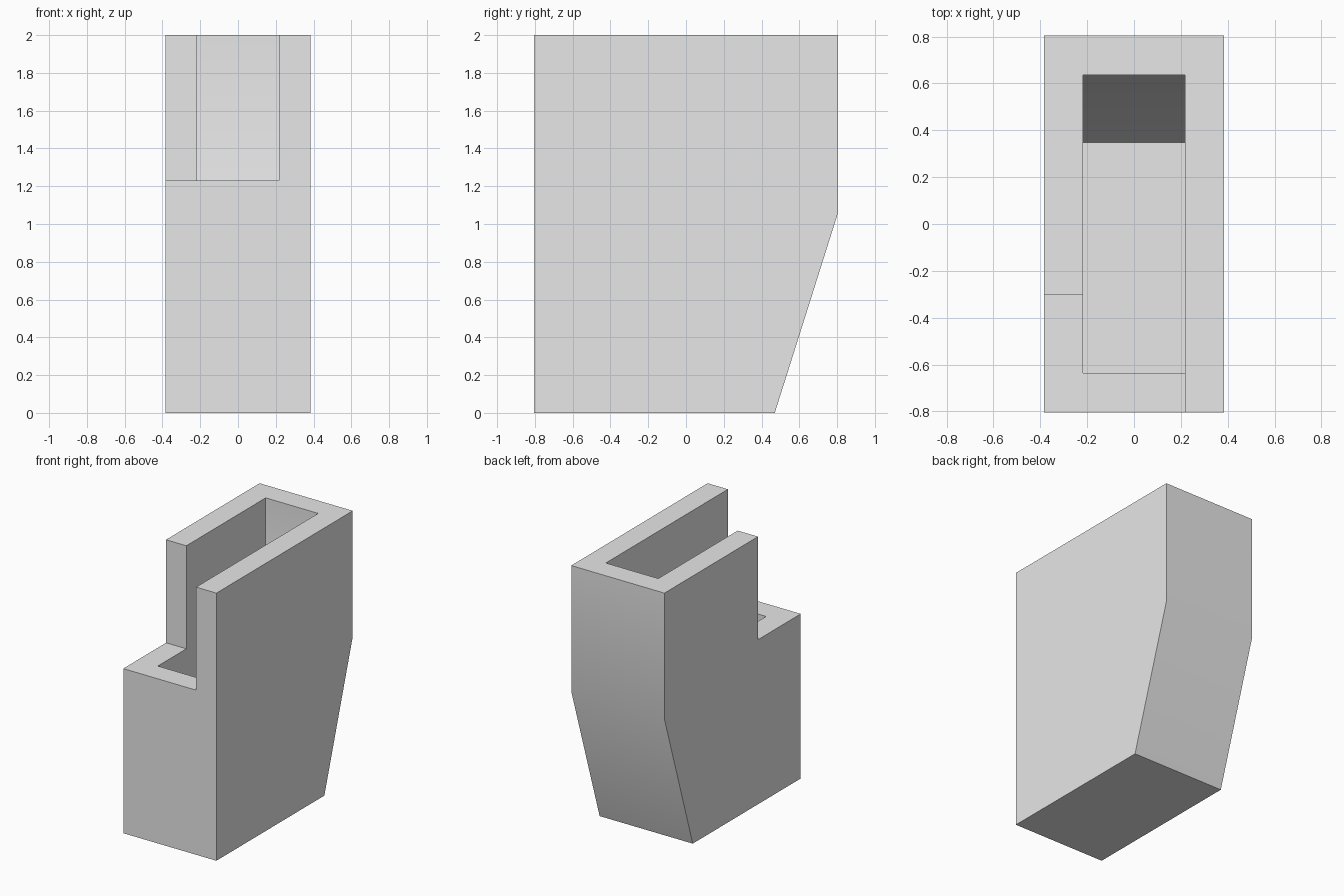
import bpy
import bmesh
import math

if "Cube" in bpy.data.objects:
    bpy.data.objects.remove(bpy.data.objects["Cube"], do_unlink=True)

HALF_W, HALF_D, TOP = 0.385, 0.805, 2.0
WALL = 0.168
IN_W, IN_D = HALF_W - WALL, HALF_D - WALL
OVER = 0.2  # how far cutters reach past the shell

grey = bpy.data.materials.new("plain grey")
grey.use_nodes = True
grey.diffuse_color = (0.8, 0.8, 0.8, 1)
grey.node_tree.nodes["Principled BSDF"].inputs["Base Color"].default_value = (0.8, 0.8, 0.8, 1)


def prism(name, profile, x0, x1):
    """Extrude a (y, z) side profile from x0 to x1."""
    bm = bmesh.new()
    face = bm.faces.new([bm.verts.new((x0, y, z)) for y, z in profile])
    new = bmesh.ops.extrude_face_region(bm, geom=[face])["geom"]
    bmesh.ops.translate(bm, vec=(x1 - x0, 0, 0),
                        verts=[v for v in new if isinstance(v, bmesh.types.BMVert)])
    bmesh.ops.recalc_face_normals(bm, faces=bm.faces)
    mesh = bpy.data.meshes.new(name)
    bm.to_mesh(mesh)
    bm.free()
    mesh.materials.append(grey)
    obj = bpy.data.objects.new(name, mesh)
    bpy.context.collection.objects.link(obj)
    return obj


# Outer body with the lower back slanting inward
holder = prism("holder_body", [(-HALF_D, 0), (0.47, 0), (HALF_D, 1.06),
                               (HALF_D, TOP), (-HALF_D, TOP)], -HALF_W, HALF_W)

# Open step at the front, leaving the +x wall at full height
step = prism("step_cutter", [(-HALF_D - OVER, 1.23), (-0.3, 1.23),
                             (-0.3, TOP + OVER), (-HALF_D - OVER, TOP + OVER)],
             -HALF_W - OVER, IN_W)

# Inner pocket following the outer profile at wall thickness
pocket = prism("pocket_cutter", [(-IN_D, WALL), (0.348, WALL), (IN_D, 1.085),
                                 (IN_D, TOP + OVER), (-IN_D, TOP + OVER)], -IN_W, IN_W)

bpy.ops.object.select_all(action='DESELECT')
holder.select_set(True)
bpy.context.view_layer.objects.active = holder
for cutter in (step, pocket):
    cutter.hide_render = True
    mod = holder.modifiers.new(cutter.name, 'BOOLEAN')
    mod.operation = 'DIFFERENCE'
    mod.solver = 'EXACT'
    mod.object = cutter
    bpy.ops.object.modifier_apply(modifier=mod.name)
    bpy.data.objects.remove(cutter, do_unlink=True)

# The gentle bend in the back is smooth, all other edges stay sharp
bpy.ops.object.shade_smooth_by_angle(angle=math.radians(30))
